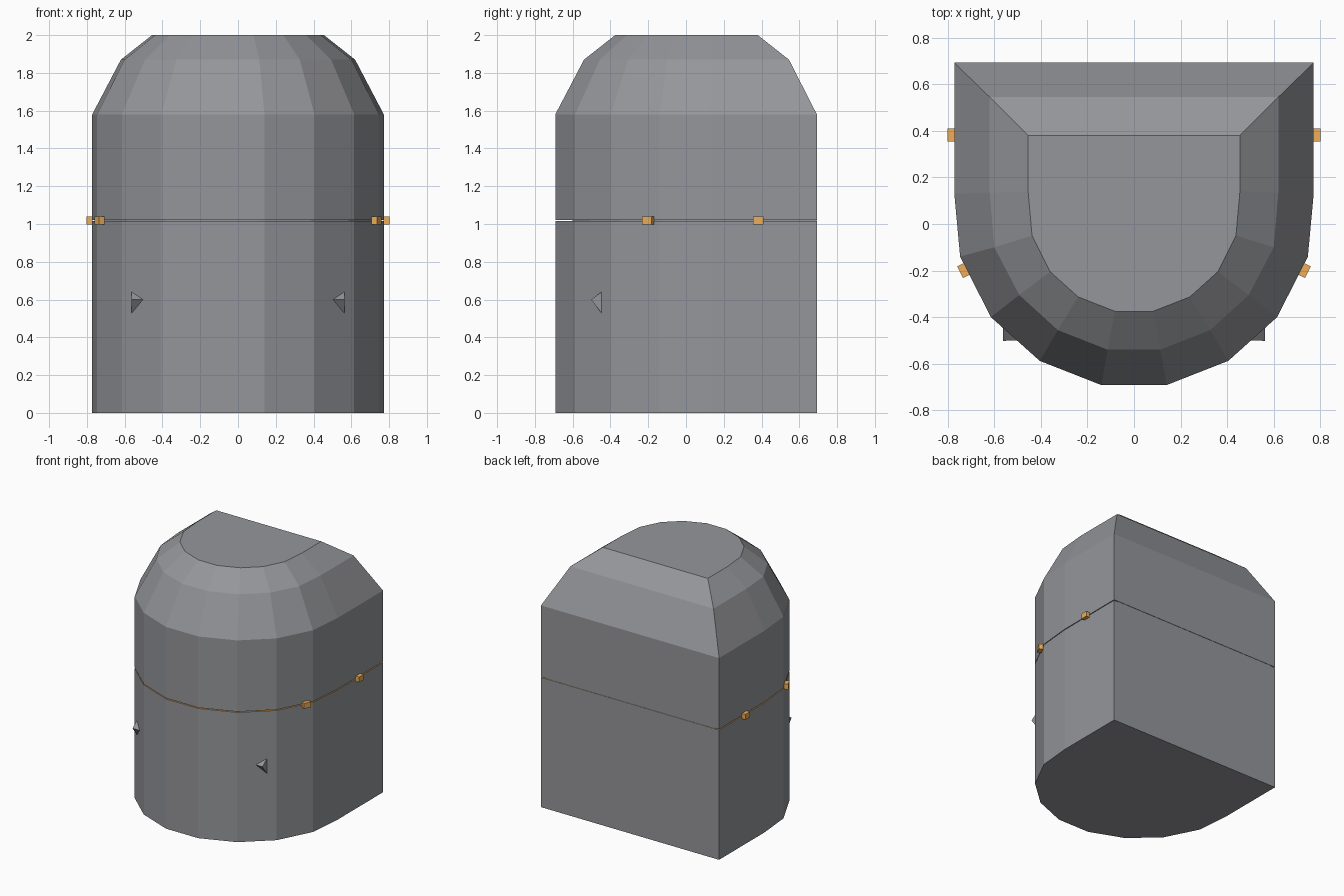
import bpy, math
from mathutils import Matrix, Vector

if "Cube" in bpy.data.objects:
    bpy.data.objects.remove(bpy.data.objects["Cube"])


def paint(name, r, g, b):
    mat = bpy.data.materials.new(name)
    mat.diffuse_color = (r, g, b, 1)
    mat.use_nodes = True
    mat.node_tree.nodes["Principled BSDF"].inputs["Base Color"].default_value = mat.diffuse_color
    return mat


orange = paint("orange", .85, .42, .10)
slate = paint("slate", .30, .306, .325)


def make(name, verts, faces, mat):
    me = bpy.data.meshes.new(name)
    me.from_pydata(verts, [], faces)
    ob = bpy.data.objects.new(name, me)
    bpy.context.collection.objects.link(ob)
    me.materials.append(mat)
    return ob


def loft(name, sections, mat):
    """Skin (half outline, z) sections, mirrored in x, with capped ends."""
    verts = []
    for half, z in sections:
        loop = [(-x, y) for x, y in half] + [(x, y) for x, y in reversed(half)]
        verts += [(x, y, z) for x, y in loop]
    n = 2 * len(sections[0][0])
    faces = [tuple(reversed(range(n))),
             tuple(range(len(verts) - n, len(verts)))]
    for k in range(len(sections) - 1):
        for i in range(n):
            j = (i + 1) % n
            faces.append((k*n + i, k*n + j, (k+1)*n + j, (k+1)*n + i))
    return make(name, verts, faces, mat)


# D-shaped outlines, from back corner round to the front
outer = [(.772, .693), (.772, .13), (.747, -.14), (.615, -.40), (.405, -.588), (.14, -.692)]
mid = [(.62, .545), (.62, .135), (.60, -.10), (.493, -.305), (.327, -.456), (.113, -.54)]
top = [(.455, .38), (.455, .14), (.438, -.05), (.36, -.205), (.24, -.313), (.082, -.375)]
core = [(x * .95, .69 if y > .6 else y * .87) for x, y in outer]

# Lower and upper body, with a thin seam and an inner layer between them
lower = loft("lower_body", [(outer, 0), (outer, 1.016)], slate)
lower.data.materials.append(orange)
lower.data.polygons[1].material_index = 1      # orange lid under the seam
loft("upper_body", [(outer, 1.022), (outer, 1.58), (mid, 1.87), (top, 2.0)], slate)
loft("seam_layer", [(core, 1.016), (core, 1.022)], slate)


# Clips bridging the seam
def clip(x, y, angle):
    m = Matrix.Translation((x, y, 1.018)) @ Matrix.Rotation(angle, 4, 'Z')
    verts = [m @ Vector((sx * .016, sy * .028, sz * .021))
             for sx in (-1, 1) for sy in (-1, 1) for sz in (-1, 1)]
    faces = [(0, 1, 3, 2), (4, 6, 7, 5), (0, 4, 5, 1),
             (2, 3, 7, 6), (0, 2, 6, 4), (1, 5, 7, 3)]
    make("seam_clip", verts, faces, orange)


tilt = math.radians(26.5)
for s in (-1, 1):
    clip(s * .786, .382, 0)
    clip(s * .733, -.20, -s * tilt)
    # Small pointed studs on the front curve
    verts = [(s * .563, -.502, .60), (s * .563, -.445, .642),
             (s * .563, -.445, .525), (s * .503, -.5, .60)]
    faces = [(0, 2, 1), (0, 1, 3), (0, 3, 2), (1, 2, 3)]
    if s < 0:
        faces = [f[::-1] for f in faces]
    make("pointed_stud", verts, faces, slate)
